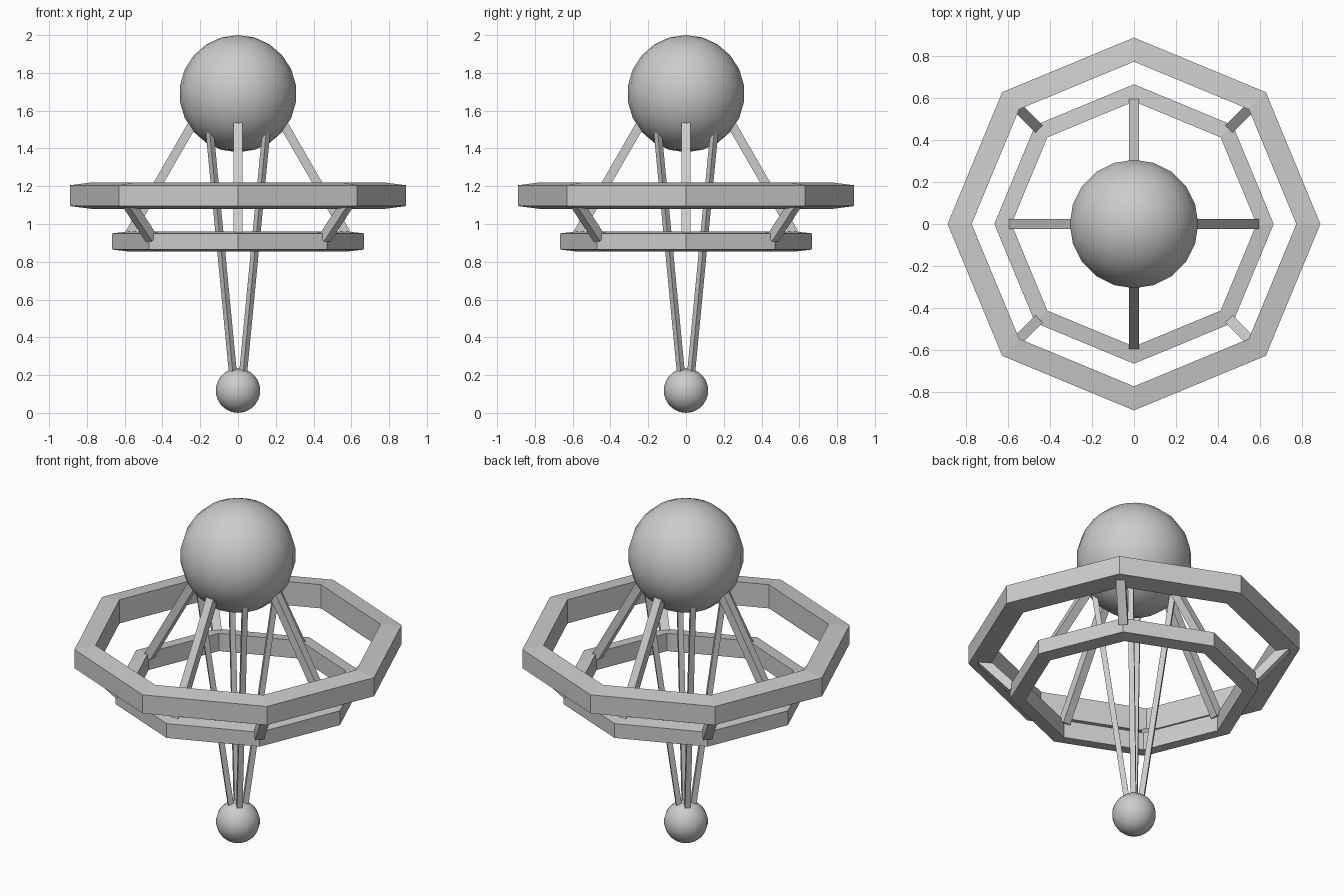
import bpy
from math import pi, cos, sin
from mathutils import Vector

cube = bpy.data.objects.get("Cube")
if cube:
    bpy.data.objects.remove(cube, do_unlink=True)

GREY = (0.6, 0.6, 0.6, 1)
grey = bpy.data.materials.new("plain grey")
grey.use_nodes = True
grey.diffuse_color = GREY
grey.node_tree.nodes["Principled BSDF"].inputs["Base Color"].default_value = GREY


def add_mesh(name, verts, faces):
    mesh = bpy.data.meshes.new(name)
    mesh.from_pydata(verts, [], faces)
    mesh.materials.append(grey)
    obj = bpy.data.objects.new(name, mesh)
    bpy.context.collection.objects.link(obj)
    return obj


def ball(name, radius, z):
    bpy.ops.mesh.primitive_uv_sphere_add(segments=20, ring_count=11, radius=radius, location=(0, 0, z))
    obj = bpy.context.object
    obj.name = name
    obj.data.materials.append(grey)
    bpy.ops.object.shade_smooth()


def ring(name, profile, sides=8):
    """Sweep a closed (radius, height) profile around the z axis."""
    n = len(profile)
    verts = [(r * cos(2 * pi * i / sides), r * sin(2 * pi * i / sides), z)
             for i in range(sides) for r, z in profile]
    faces = []
    for i in range(sides):
        a, b = i * n, (i + 1) % sides * n
        for j in range(n):
            k = (j + 1) % n
            faces.append((a + j, b + j, b + k, a + k))
    add_mesh(name, verts, faces)


def bars(name, start, end, width, turn):
    """Four square bars between (radius, height) points, a quarter turn apart."""
    for i in range(4):
        angle = turn + i * pi / 2
        out = Vector((cos(angle), sin(angle), 0))
        side = Vector((-sin(angle), cos(angle), 0))
        p, q = (out * r + Vector((0, 0, z)) for r, z in (start, end))
        up = (q - p).normalized().cross(side)
        h = width / 2
        corners = [side * a * h + up * b * h for a, b in ((-1, -1), (1, -1), (1, 1), (-1, 1))]
        verts = [c + o for c in (p, q) for o in corners]
        faces = [(3, 2, 1, 0), (4, 5, 6, 7)]
        faces += [(j, (j + 1) % 4, (j + 1) % 4 + 4, j + 4) for j in range(4)]
        add_mesh(f"{name}_{i + 1}", verts, faces)


# Spheres at the top and bottom
ball("large_sphere", 0.31, 1.69)
ball("small_sphere", 0.118, 0.118)

# Octagonal rings, slightly taller on the inside
ring("upper_ring", [(0.89, 1.095), (0.89, 1.205), (0.775, 1.22), (0.775, 1.08)])
ring("lower_ring", [(0.667, 0.865), (0.667, 0.95), (0.585, 0.96), (0.585, 0.855)])

# Struts and thin rods
bars("sphere_strut", (0.58, 0.94), (0.2, 1.6), 0.047, 0)
bars("ring_strut", (0.65, 0.925), (0.84, 1.13), 0.05, pi / 4)
bars("hanging_rod", (0.03, 0.15), (0.22, 1.55), 0.03, pi / 4)
